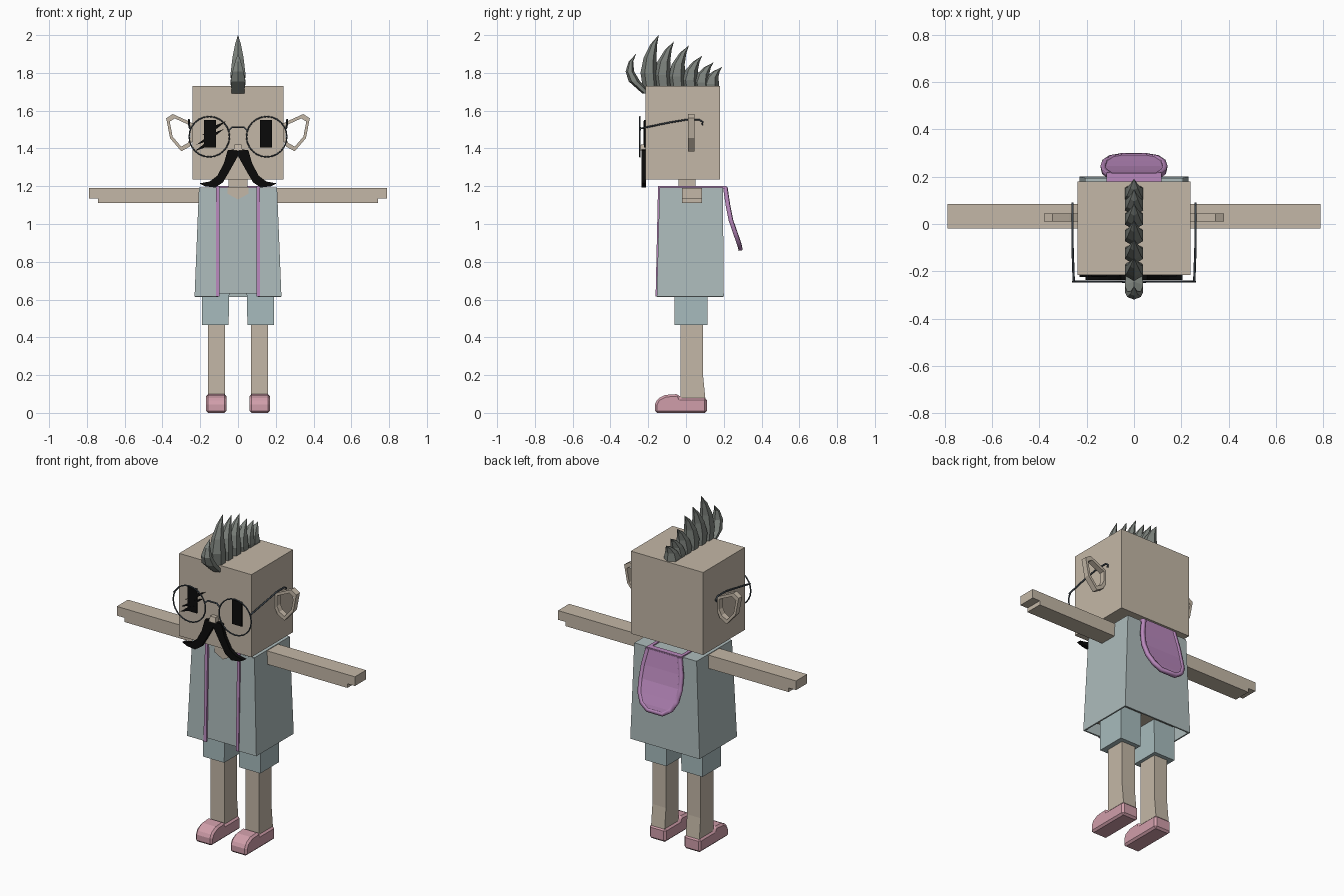
import bpy, bmesh, math
from mathutils import Vector

if "Cube" in bpy.data.objects:
    bpy.data.objects.remove(bpy.data.objects["Cube"])


def material(name, r, g, b):
    m = bpy.data.materials.new(name)
    m.use_nodes = True
    m.diffuse_color = (r, g, b, 1)
    node = m.node_tree.nodes["Principled BSDF"]
    node.inputs["Base Color"].default_value = (r, g, b, 1)
    node.inputs["Roughness"].default_value = 0.8
    return m


SKIN = material("skin tan", 0.55, 0.475, 0.385)
CLOTH = material("jacket grey blue", 0.42, 0.5, 0.5)
SHORTS = material("shorts pale blue", 0.39, 0.5, 0.51)
LILAC = material("hood lilac", 0.49, 0.25, 0.51)
PINK = material("shoe pink", 0.63, 0.34, 0.4)
HAIR = material("hair grey", 0.2, 0.22, 0.2)
FRAME = material("wire slate", 0.05, 0.065, 0.08)
BLACK = material("black", 0.003, 0.003, 0.003)


def build(name, verts, faces, mat, closed=True):
    me = bpy.data.meshes.new(name)
    me.from_pydata([tuple(v) for v in verts], [], faces)
    if closed:
        bm = bmesh.new()
        bm.from_mesh(me)
        bmesh.ops.recalc_face_normals(bm, faces=bm.faces)
        bm.to_mesh(me)
        bm.free()
    me.materials.append(mat)
    ob = bpy.data.objects.new(name, me)
    bpy.context.collection.objects.link(ob)
    return ob


def loft(name, rings, mat):
    """Skin a stack of equal rings and cap both ends."""
    n = len(rings[0])
    verts = [v for ring in rings for v in ring]
    faces = [(k * n + i, k * n + (i + 1) % n, (k + 1) * n + (i + 1) % n, (k + 1) * n + i)
             for k in range(len(rings) - 1) for i in range(n)]
    faces += [tuple(range(n)), tuple(range(len(verts) - n, len(verts)))]
    return build(name, verts, faces, mat)


def prism(name, pts, axis, lo, hi, mat):
    """Extrude a flat outline along x or y."""
    place = {"x": lambda a, b, d: (d, a, b), "y": lambda a, b, d: (a, d, b)}[axis]
    return loft(name, [[place(a, b, d) for a, b in pts] for d in (lo, hi)], mat)


def rect(x, y, z):
    return [(x[0], y[0], z), (x[1], y[0], z), (x[1], y[1], z), (x[0], y[1], z)]


def box(name, x, y, z, mat):
    return loft(name, [rect(x, y, z[0]), rect(x, y, z[1])], mat)


def wire(name, pts, radius, mat, cyclic=False):
    cu = bpy.data.curves.new(name, "CURVE")
    cu.dimensions = "3D"
    cu.bevel_depth = radius
    cu.bevel_resolution = 1
    cu.use_fill_caps = True
    sp = cu.splines.new("POLY")
    sp.points.add(len(pts) - 1)
    for p, co in zip(sp.points, pts):
        p.co = (*co, 1)
    sp.use_cyclic_u = cyclic
    cu.materials.append(mat)
    ob = bpy.data.objects.new(name, cu)
    bpy.context.collection.objects.link(ob)
    return ob


# Head, neck and torso
box("head", (-0.24, 0.24), (-0.215, 0.18), (1.235, 1.73), SKIN)
box("neck", (-0.05, 0.05), (-0.04, 0.05), (1.15, 1.25), SKIN)
box("torso", (-0.18, 0.18), (-0.12, 0.16), (0.67, 1.18), SKIN)

# Jacket: open-fronted tapered shell with a flat shoulder top
top = [(0.105, -0.14), (0.207, -0.14), (0.207, 0.195), (-0.207, 0.195), (-0.207, -0.14), (-0.105, -0.14)]
low = [(0.105, -0.155), (0.23, -0.155), (0.23, 0.2), (-0.23, 0.2), (-0.23, -0.155), (-0.105, -0.155)]
shell = [(x, y, 0.615) for x, y in low] + [(x, y, 1.19) for x, y in top]
jacket = build("jacket", shell, [(i, i + 1, i + 7, i + 6) for i in range(5)], CLOTH, False)
solid = jacket.modifiers.new("thickness", "SOLIDIFY")
solid.thickness = 0.012
solid.offset = -1
box("jacket_shoulders", (-0.207, 0.207), (-0.139, 0.195), (1.178, 1.194), CLOTH)
loft("shirt_front", [rect((-0.11, 0.11), (-0.145, -0.13), 0.632),
                     rect((-0.11, 0.11), (-0.136, -0.12), 1.19)], CLOTH)
prism("neckline", [(-0.055, 1.196), (0.055, 1.196), (0.055, 1.16), (0, 1.13), (-0.055, 1.16)],
      "y", -0.144, -0.135, SKIN)

for side, s in (("left", 1), ("right", -1)):
    def span(a, b):
        return tuple(sorted((s * a, s * b)))

    # Arm with a stepped hand
    prism(side + "_arm", [(s * x, z) for x, z in ((0.19, 1.11), (0.74, 1.11), (0.74, 1.135),
          (0.79, 1.135), (0.79, 1.19), (0.19, 1.19))], "y", -0.02, 0.085, SKIN)

    # Shorts, leg and shoe
    loft(side + "_shorts", [rect(span(0.05, 0.19), (-0.06, 0.115), 0.465),
                            rect(span(0.045, 0.19), (-0.06, 0.115), 0.68)], SHORTS)
    loft(side + "_leg", [rect(span(0.07, 0.16), (-0.03, 0.103), 0.07),
                         rect(span(0.07, 0.16), (-0.03, 0.09), 0.2),
                         rect(span(0.07, 0.16), (-0.03, 0.09), 0.5)], SKIN)
    shoe = [(-0.165, 0), (-0.165, 0.045), (-0.15, 0.075), (-0.11, 0.095), (-0.04, 0.1),
            (-0.03, 0.08), (0.11, 0.08), (0.11, 0)]
    ob = prism(side + "_shoe", shoe, "x", *span(0.06, 0.17), PINK)
    bevel = ob.modifiers.new("soft edge", "BEVEL")
    bevel.width = 0.012
    bevel.segments = 1

    # Lilac edging up the front and over the shoulder
    a = span(0.098, 0.116)
    loft(side + "_edging", [rect(a, (-0.161, -0.15), 0.615), rect(a, (-0.148, -0.135), 1.2)], LILAC)
    box(side + "_shoulder_edging", a, (-0.147, 0.21), (1.19, 1.201), LILAC)

    # Ear: flat faceted ring
    outer = [(0.235, 1.53), (0.275, 1.55), (0.345, 1.582), (0.38, 1.56),
             (0.36, 1.455), (0.3, 1.385), (0.255, 1.41), (0.235, 1.45)]
    c = Vector((0.303, 1.487))
    inner = [c + (Vector(p) - c) * 0.76 for p in outer]
    n = len(outer)
    verts = [(s * p[0], y, p[1]) for y in (0.01, 0.044) for loop in (outer, inner) for p in loop]
    faces = []
    for i in range(n):
        j = (i + 1) % n
        for p, q in ((0, 1), (1, 3), (3, 2), (2, 0)):
            faces.append((p * n + i, p * n + j, q * n + j, q * n + i))
    build(side + "_ear", verts, faces, SKIN)

    # Eye, glasses rim and temple
    box(side + "_eye", span(0.117, 0.18), (-0.223, -0.214), (1.405, 1.55), BLACK)
    circle = [math.tau * i / 24 for i in range(24)]
    wire(side + "_rim", [(s * 0.152 + 0.107 * math.cos(t), -0.244, 1.462 + 0.107 * math.sin(t))
                         for t in circle], 0.004, FRAME, True)
    wire(side + "_temple", [(s * 0.255, -0.244, 1.505), (s * 0.26, -0.1, 1.535), (s * 0.26, 0, 1.552),
         (s * 0.26, 0.07, 1.552), (s * 0.26, 0.088, 1.54), (s * 0.26, 0.085, 1.523)], 0.005, FRAME)

    # Moustache half
    half = [(0, 1.385), (0.02, 1.395), (0.055, 1.39), (0.075, 1.32), (0.11, 1.255), (0.15, 1.225),
            (0.205, 1.215), (0.175, 1.2), (0.12, 1.193), (0.08, 1.22), (0.045, 1.28), (0, 1.36)]
    prism(side + "_moustache", [(s * x, z) for x, z in half], "y", -0.236, -0.212, BLACK)

# Glasses bridge and nose
wire("bridge", [(-0.05, -0.244, 1.495), (-0.03, -0.244, 1.513), (0.03, -0.244, 1.513),
                (0.05, -0.244, 1.495)], 0.005, FRAME)
loft("nose", [rect((-0.024, 0.024), (-0.245, -0.21), 1.39),
              rect((-0.018, 0.018), (-0.238, -0.21), 1.422)], SKIN)

# Scratches across the right eye
for i, (x, z, size) in enumerate(((-0.062, 1.545, 0.13), (-0.075, 1.503, 0.145), (-0.115, 1.452, 0.115))):
    ex, ez = x - size, z - 0.58 * size
    prism("scratch_%d" % (i + 1), [(x, z), (x - 0.5 * size, z - 0.2 * size), (ex, ez),
          (x - 0.5 * size, z - 0.4 * size)], "y", -0.224, -0.215, BLACK)

# Mohawk: curved spikes, each given by base y, control point, tip, half depth
spikes = [(-0.205, (-0.355, 1.8), (-0.265, 1.9), 0.03)]
for base, ty, tz in ((-0.185, -0.145, 2.0), (-0.115, -0.065, 1.965), (-0.04, 0.015, 1.945),
                     (0.03, 0.085, 1.89), (0.09, 0.145, 1.855), (0.14, 0.19, 1.83)):
    spikes.append((base, (base - 0.035, 1.7 + 0.62 * (tz - 1.7)), (ty, tz), 0.045))
for k, (base, ctrl, tip, depth) in enumerate(spikes):
    p0, p1, p2 = Vector((base, 1.69)), Vector(ctrl), Vector(tip)
    rings = []
    for t, w in ((0, 0.85), (0.3, 1), (0.55, 0.75), (0.8, 0.4), (1, 0.02)):
        p = p0 * (1 - t) ** 2 + p1 * 2 * t * (1 - t) + p2 * t * t
        rings.append([(0.045 * w * math.sin(a), p.x - depth * w * math.cos(a), p.y)
                      for a in (math.tau * i / 6 for i in range(6))])
    loft("hair_spike_%d" % (k + 1), rings, HAIR)

# Hood: hanging tongue with a raised rim; rows are half width, y, z
rows = [(0.105, 0.208, 1.195), (0.125, 0.222, 1.1), (0.13, 0.238, 1.02),
        (0.122, 0.262, 0.95), (0.095, 0.28, 0.9), (0.05, 0.288, 0.87)]
verts = [(s * w, y, z) for w, y, z in rows for s in (1, -1)]
hood = build("hood", verts, [(2 * i, 2 * i + 1, 2 * i + 3, 2 * i + 2) for i in range(len(rows) - 1)], LILAC)
solid = hood.modifiers.new("thickness", "SOLIDIFY")
solid.thickness = 0.014
solid.offset = 0
right_side = [(-w, y, z) for w, y, z in rows]
rim = wire("hood_rim", rows + right_side[::-1], 0.015, LILAC)
rim.data.bevel_resolution = 0
box("hood_collar", (-0.116, 0.116), (0.18, 0.212), (1.185, 1.202), LILAC)
